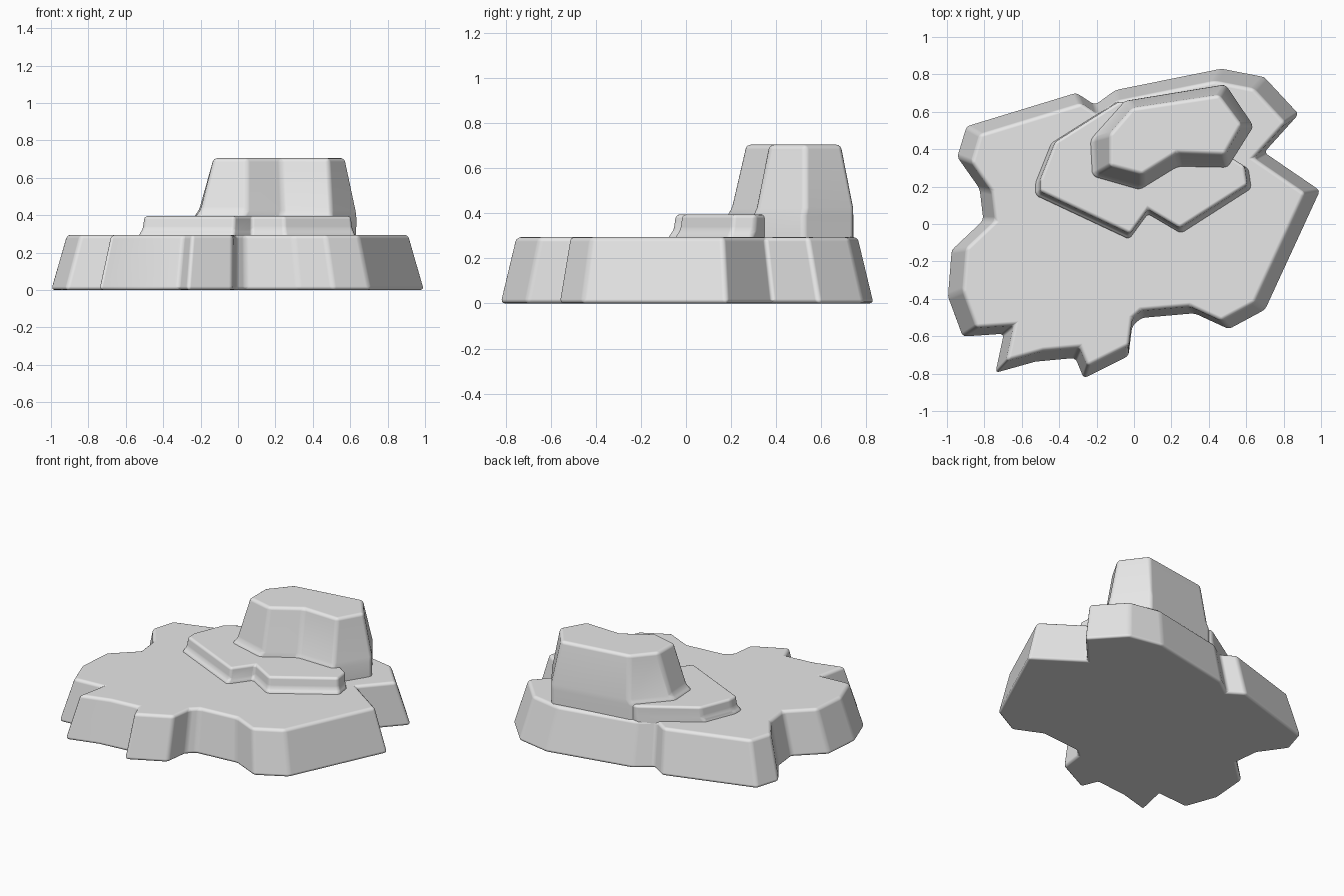
import bpy
import bmesh

cube = bpy.data.objects.get("Cube")
if cube:
    bpy.data.objects.remove(cube, do_unlink=True)

stone = bpy.data.materials.new("stone grey")
stone.use_nodes = True
stone.diffuse_color = (0.8, 0.8, 0.8, 1)
stone.node_tree.nodes["Principled BSDF"].inputs["Base Color"].default_value = (0.8, 0.8, 0.8, 1)


def scaled(outline, factor, pivot=(0, 0)):
    """Scale an outline about a pivot point."""
    px, py = pivot
    return [(px + (x - px) * factor, py + (y - py) * factor) for x, y in outline]


def terrace(name, layers):
    """Loft matching outlines stacked by height, cap both ends and round the edges."""
    bm = bmesh.new()
    rings = [[bm.verts.new((x, y, z)) for x, y in pts] for z, pts in layers]
    n = len(rings[0])
    for low, high in zip(rings, rings[1:]):
        for i in range(n):
            j = (i + 1) % n
            bm.faces.new((low[i], low[j], high[j], high[i]))
    bm.faces.new(rings[-1])
    bm.faces.new(rings[0][::-1])
    bmesh.ops.recalc_face_normals(bm, faces=bm.faces)
    for f in bm.faces:
        f.smooth = True
    mesh = bpy.data.meshes.new(name)
    bm.to_mesh(mesh)
    bm.free()
    mesh.materials.append(stone)
    obj = bpy.data.objects.new(name, mesh)
    bpy.context.scene.collection.objects.link(obj)
    bevel = obj.modifiers.new("rounded edges", 'BEVEL')
    bevel.width = 0.02
    bevel.segments = 3
    bevel.limit_method = 'ANGLE'
    bevel.angle_limit = 0.35
    bevel.harden_normals = True
    return obj


# Wide jagged base, tapering upwards
base = [(1.0, .18), (.70, .385), (.885, .59), (.70, .79), (.47, .835), (-.10, .72),
        (-.21, .64), (-.31, .705), (-.90, .525), (-.95, .36), (-.83, .19), (-.81, .02),
        (-.98, -.14), (-1.0, -.39), (-.92, -.605), (-.70, -.59), (-.745, -.80),
        (-.53, -.74), (-.315, -.72), (-.27, -.83), (-.03, -.71), (-.01, -.55),
        (.04, -.505), (.325, -.48), (.51, -.565), (.705, -.46)]
terrace("rock_base", [(0, base), (.295, scaled(base, .915))])

# Low middle ledge with a flared foot; its back corner runs inside the upper block
ledge = [(-.50, .175), (-.02, -.05), (.075, .08), (.245, -.02), (.605, .21), (.59, .31),
         (.45, .40), (.10, .62), (-.08, .655), (-.42, .44), (-.50, .24)]
back = (.10, .655)
terrace("middle_ledge", [(.25, scaled(ledge, 1.05, back)), (.295, scaled(ledge, 1.05, back)),
                         (.325, scaled(ledge, 1.015, back)), (.395, ledge)])

# Tall upper block, flush with the base at the back
block_foot = [(-.20, .27), (.045, .20), (.24, .32), (.50, .315), (.635, .53),
              (.49, .745), (-.03, .66), (-.21, .46)]
block_top = [(-.13, .31), (.045, .265), (.23, .38), (.485, .37), (.575, .53),
             (.455, .69), (-.01, .62), (-.13, .48)]
corner = (.53, .72)
terrace("upper_block", [(.25, scaled(block_foot, 1.04, corner)), (.39, scaled(block_foot, 1.04, corner)),
                        (.425, block_foot), (.705, block_top)])
